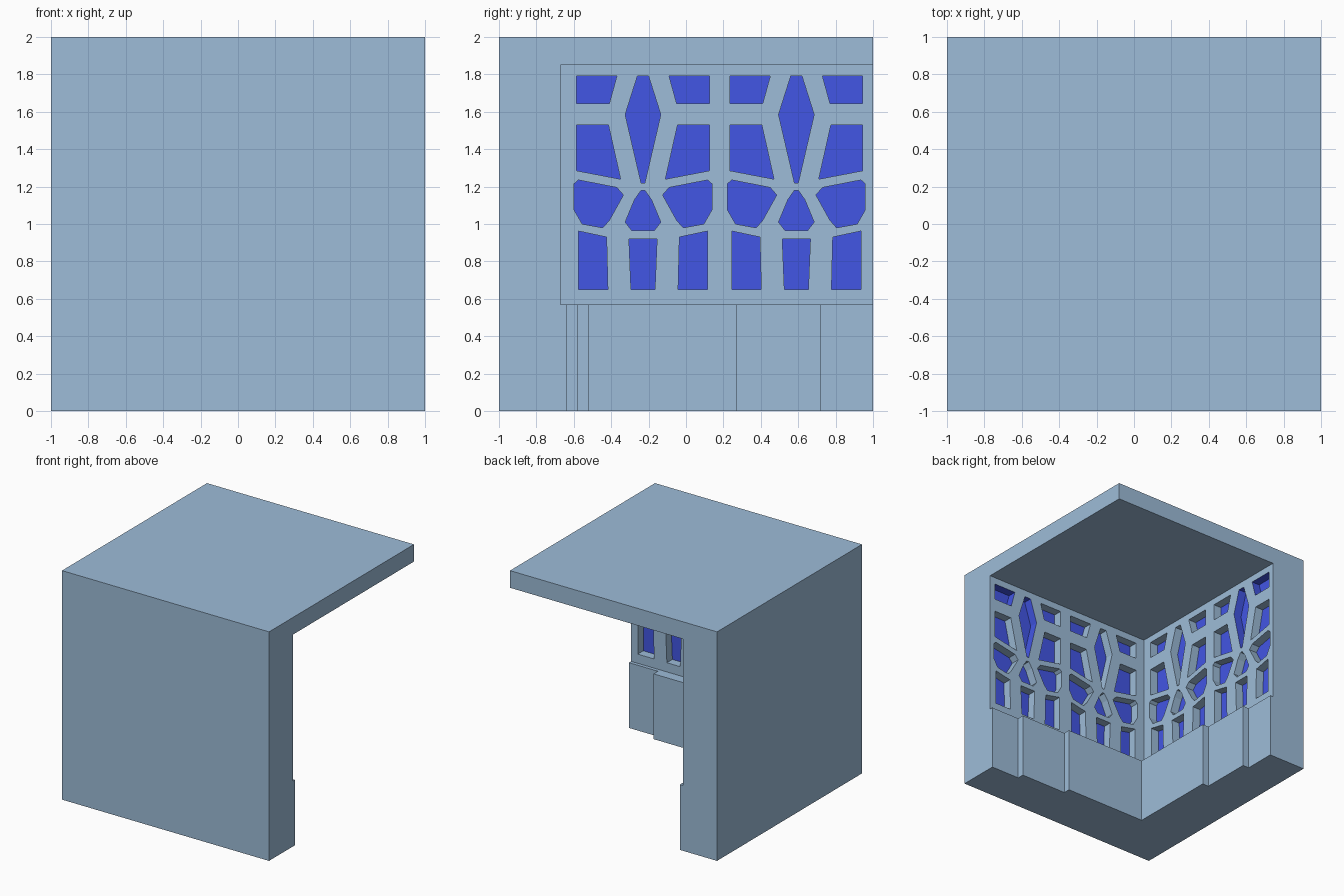
import bpy, bmesh
from mathutils import Matrix

if "Cube" in bpy.data.objects:
    bpy.data.objects.remove(bpy.data.objects["Cube"])

FACE = -0.67      # inner face of both walls
DEPTH = 0.08      # window recess depth
Z0, Z1 = 0.57, 1.85


def material(name, rgb):
    m = bpy.data.materials.new(name)
    m.diffuse_color = (*rgb, 1)
    m.use_nodes = True
    m.node_tree.nodes["Principled BSDF"].inputs["Base Color"].default_value = m.diffuse_color
    return m


STONE = material("blue_grey_stone", (0.34, 0.505, 0.69))
GLASS = material("blue_glass", (0.055, 0.093, 0.78))


def add_object(name, mesh, *mats):
    mesh.materials.clear()
    for m in mats:
        mesh.materials.append(m)
    ob = bpy.data.objects.new(name, mesh)
    bpy.context.collection.objects.link(ob)
    return ob


def prism(name, outline, z0, z1, mat):
    """Extrude a plan outline from z0 to z1."""
    bm = bmesh.new()
    face = bm.faces.new([bm.verts.new((x, y, z0)) for x, y in outline])
    ext = bmesh.ops.extrude_face_region(bm, geom=[face])
    for v in ext["geom"]:
        if isinstance(v, bmesh.types.BMVert):
            v.co.z = z1
    bmesh.ops.recalc_face_normals(bm, faces=bm.faces)
    mesh = bpy.data.meshes.new(name)
    bm.to_mesh(mesh)
    bm.free()
    return add_object(name, mesh, mat)


def corner_plan(inner):
    """L-shaped plan; inner is half of the inside outline, mirrored over x = y."""
    half = [(b, a) for a, b in inner]
    inside = half + inner[-2::-1]
    return [(-1, 1), (-1, -1), (1, -1)] + inside


# Solid corner: stepped plinth, upper walls and roof
prism("plinth", corner_plan([(-0.64, 1), (-0.64, 0.72), (-0.58, 0.72),
                             (-0.58, 0.27), (-0.52, 0.27), (-0.52, -0.52)]), 0, Z0, STONE)
back = FACE - DEPTH
prism("walls", corner_plan([(back, 1), (back, back)]), Z0, Z1, STONE)
prism("roof", [(-1, -1), (1, -1), (1, 1), (-1, 1)], Z1, 2, STONE)

# Window outlines about each bay centre: side ones are mirrored, middle ones are half outlines
SIDE = [
    [(0.355, 1.79), (0.14, 1.79), (0.18, 1.645), (0.355, 1.645)],
    [(0.355, 1.53), (0.185, 1.53), (0.12, 1.24), (0.355, 1.285)],
    [(0.368, 1.215), (0.345, 1.235), (0.14, 1.195), (0.105, 1.155),
     (0.18, 1.02), (0.215, 0.98), (0.325, 1.0), (0.368, 1.075)],
    [(0.345, 0.962), (0.195, 0.93), (0.188, 0.65), (0.345, 0.65)],
]
MIDDLE = [
    [(0.03, 1.79), (0.095, 1.585), (0.01, 1.22)],
    [(0.01, 1.18), (0.045, 1.13), (0.095, 1.01), (0.06, 0.965)],
    [(0.075, 0.92), (0.064, 0.65)],
]


def mirrored(pts):
    return [(-x, z) for x, z in pts]


holes = []
for c in (-0.23, 0.59):
    shapes = SIDE + [mirrored(s) for s in SIDE] + [s + mirrored(s)[::-1] for s in MIDDLE]
    holes += [[(c + x, z) for x, z in s] for s in shapes]


def screen_mesh(name):
    """Pierced plate as a filled flat curve with holes."""
    cu = bpy.data.curves.new(name, "CURVE")
    cu.dimensions, cu.fill_mode, cu.extrude = "2D", "BOTH", DEPTH / 2
    for pts in [[(FACE, Z0), (1, Z0), (1, Z1), (FACE, Z1)]] + holes:
        sp = cu.splines.new("POLY")
        sp.points.add(len(pts) - 1)
        for p, (x, z) in zip(sp.points, pts):
            p.co = (x, z, 0, 1)
        sp.use_cyclic_u = True
    tmp = bpy.data.objects.new("screen_helper", cu)
    bpy.context.collection.objects.link(tmp)
    dg = bpy.context.evaluated_depsgraph_get()
    mesh = bpy.data.meshes.new_from_object(tmp.evaluated_get(dg))
    bpy.data.objects.remove(tmp)
    return mesh


def blue_reveal(f):
    """Inner sides of the outer diamond and the outer top window are glazed."""
    p = f.calc_center_median()
    diamond = 0.48 < p.x < 0.69 and 1.21 < p.y < 1.8
    top_corner = 0.7 < p.x < 0.97 and 1.64 < p.y < 1.8
    return abs(f.normal.z) < 0.5 and (diamond or top_corner)


# Pierced screen and glass behind it on each inner wall
mid = FACE - DEPTH / 2
side_frame = Matrix(((0, 0, 1, mid), (1, 0, 0, 0), (0, 1, 0, 0), (0, 0, 0, 1)))
front_frame = Matrix(((1, 0, 0, 0), (0, 0, -1, mid), (0, 1, 0, 0), (0, 0, 0, 1)))
for name, frame in (("side", side_frame), ("front", front_frame)):
    mesh = screen_mesh(name + "_screen")
    bm = bmesh.new()
    bm.from_mesh(mesh)
    bmesh.ops.remove_doubles(bm, verts=bm.verts, dist=1e-5)
    bmesh.ops.recalc_face_normals(bm, faces=bm.faces)
    marks = [int(blue_reveal(f)) for f in bm.faces]
    bm.to_mesh(mesh)
    bm.free()
    mesh.transform(frame)
    add_object(name + "_screen", mesh, STONE, GLASS)
    for poly, mark in zip(mesh.polygons, marks):
        poly.use_smooth = False
        poly.material_index = mark

    a, b = back - 0.002, back + 0.004
    plan = [(a, -0.64), (b, -0.64), (b, 0.97), (a, 0.97)]
    if name == "front":
        plan = [(y, x) for x, y in plan]
    prism(name + "_glass", plan, Z0 + 0.03, Z1 - 0.03, GLASS)
